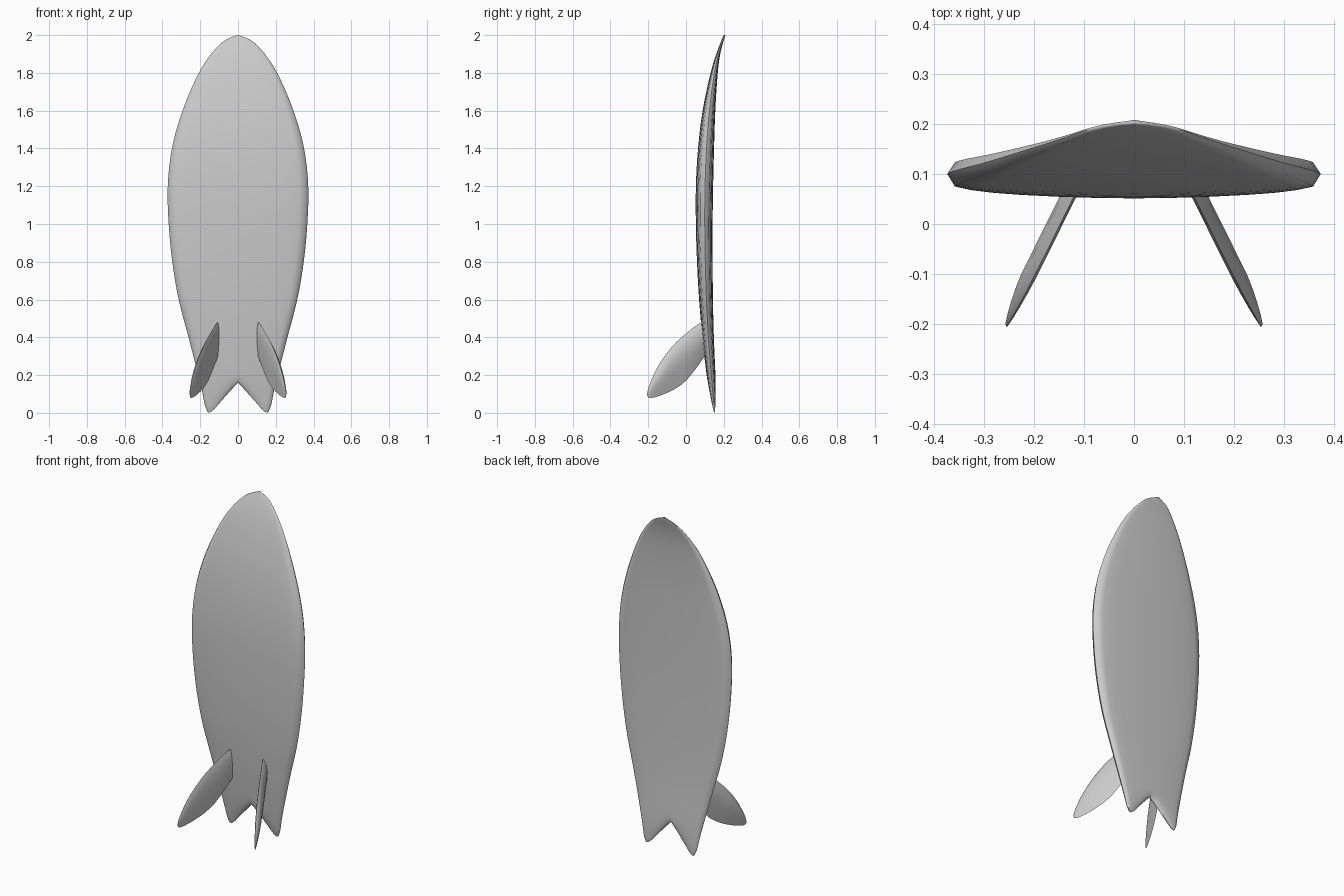
import bpy, bmesh
from mathutils import Vector

if "Cube" in bpy.data.objects:
    bpy.data.objects.remove(bpy.data.objects["Cube"])

grey = bpy.data.materials.new("light grey")
grey.diffuse_color = (0.6, 0.6, 0.6, 1)
grey.use_nodes = True
grey.node_tree.nodes["Principled BSDF"].inputs["Base Color"].default_value = grey.diffuse_color


def curve(table, t):
    """Smooth cubic interpolation through (position, value) pairs."""
    n = len(table)

    def slope(i):
        a, b = table[max(i - 1, 0)], table[min(i + 1, n - 1)]
        return (b[1] - a[1]) / (b[0] - a[0])
    t = min(max(t, table[0][0]), table[-1][0])
    i = next(k for k in range(n - 1) if t <= table[k + 1][0])
    (x0, y0), (x1, y1) = table[i], table[i + 1]
    h = x1 - x0
    s = (t - x0) / h
    return (y0 * (1 + 2 * s) * (1 - s) ** 2 + slope(i) * h * s * (1 - s) ** 2
            + y1 * s * s * (3 - 2 * s) + slope(i + 1) * h * s * s * (s - 1))


def loft(name, rings):
    """Skin closed rings; the ends are closed by strips across the ring."""
    bm = bmesh.new()
    rows = [[bm.verts.new(p) for p in r] for r in rings]
    n = len(rows[0])
    for a, b in zip(rows, rows[1:]):
        for i in range(n):
            bm.faces.new((a[i], a[(i + 1) % n], b[(i + 1) % n], b[i]))
    for r in (rows[0], rows[-1]):
        for i in range(n // 2):
            strip = [r[i], r[i + 1], r[n - i - 1], r[-i]]
            bm.faces.new(list(dict.fromkeys(strip)))
    bmesh.ops.recalc_face_normals(bm, faces=bm.faces)
    mesh = bpy.data.meshes.new(name)
    bm.to_mesh(mesh)
    bm.free()
    mesh.materials.append(grey)
    obj = bpy.data.objects.new(name, mesh)
    bpy.context.collection.objects.link(obj)
    bpy.ops.object.select_all(action='DESELECT')
    obj.select_set(True)
    bpy.context.view_layer.objects.active = obj
    bpy.ops.object.shade_smooth_by_angle(angle=1.0)
    return obj


# Board: outline half width, bottom rocker, deck rocker, all along the height
WIDTH = [(0, .165), (.03, .176), (.1, .189), (.2, .212), (.4, .262), (.6, .314), (.8, .348),
         (1, .367), (1.2, .372), (1.4, .35), (1.6, .294), (1.8, .208), (1.9, .143),
         (1.96, .086), (1.985, .045), (2, .004)]
BOTTOM = [(0, .137), (.2, .109), (.4, .087), (.6, .07), (.8, .059), (1, .053), (1.2, .053),
          (1.4, .064), (1.6, .088), (1.8, .13), (1.9, .16), (2, .199)]
DECK = [(0, .164), (.2, .156), (.4, .147), (.6, .142), (.8, .14), (1, .14), (1.2, .143),
        (1.4, .148), (1.6, .155), (1.8, .168), (1.9, .181), (2, .208)]
# Swallow tail cut and cross section, from the middle to the rail
NOTCH = [(0, .16), (.2, .125), (.4, .088), (.6, .051), (.75, .021), (.87, .004), (.96, .002), (1, .015)]
LOWER = [(0, 0), (.2, .01), (.4, .035), (.6, .075), (.75, .12), (.87, .18), (.96, .26)]
UPPER = [(u, 1 - .85 * g) for u, g in LOWER]
ROUND = [(0, .2), (.015, .55), (.05, .85), (.12, 1), (2, 1)]

lower = [(-u, g) for u, g in LOWER[:0:-1]] + LOWER
upper = [(-u, g) for u, g in UPPER[:0:-1]] + UPPER
section = [(-1, .53)] + lower + [(1, .53)] + upper[::-1]

stations = [0, .006, .015, .03, .05, .08, .12] + [.16 + .06 * i for i in range(30)]
stations += [1.94, 1.96, 1.975, 1.985, 1.993, 2]
rings = []
for s in stations:
    ring = []
    for u, g in section:
        z = s + curve(NOTCH, abs(u)) * max(0, 1 - s / .5) ** 2
        g = .5 + (g - .5) * curve(ROUND, s)
        low, high = curve(BOTTOM, z), curve(DECK, z)
        ring.append((u * curve(WIDTH, s), low + (high - low) * g, z))
    rings.append(ring)
loft("board", rings)

# Fins: leading and trailing edge height along the depth, swept and splayed
LEAD = [(-.205, .105), (-.2, .13), (-.185, .17), (-.15, .245), (-.1, .318), (-.05, .376), (0, .42),
        (.04, .453), (.08, .48), (.115, .497)]
TRAIL = [(-.205, .09), (-.2, .081), (-.185, .079), (-.15, .087), (-.1, .106), (-.05, .132),
         (0, .17), (.04, .218), (.08, .272), (.115, .325)]
FOIL = [(0, 0), (.08, .5), (.2, .85), (.35, 1), (.55, .85), (.8, .4), (1, 0)]
foil_ring = [(c, .75 * t) for c, t in FOIL] + [(c, -.25 * t) for c, t in FOIL[-2:0:-1]]
normal = Vector((1, .46, .04)).normalized()
depths = [-.205, -.2, -.185] + [-.165 + .028 * i for i in range(11)]

for side, label in ((1, "right_fin"), (-1, "left_fin")):
    rings = []
    for y in depths:
        top, low = curve(LEAD, y), curve(TRAIL, y)
        thick = .03 * min(1, (top - low) / .2)
        ring = []
        for c, t in foil_ring:
            z = top + (low - top) * c
            p = Vector((.108 + .46 * (.08 - y) + .04 * (.48 - z), y, z)) + normal * t * thick
            ring.append((side * p.x, p.y, p.z))
        rings.append(ring)
    loft(label, rings)
